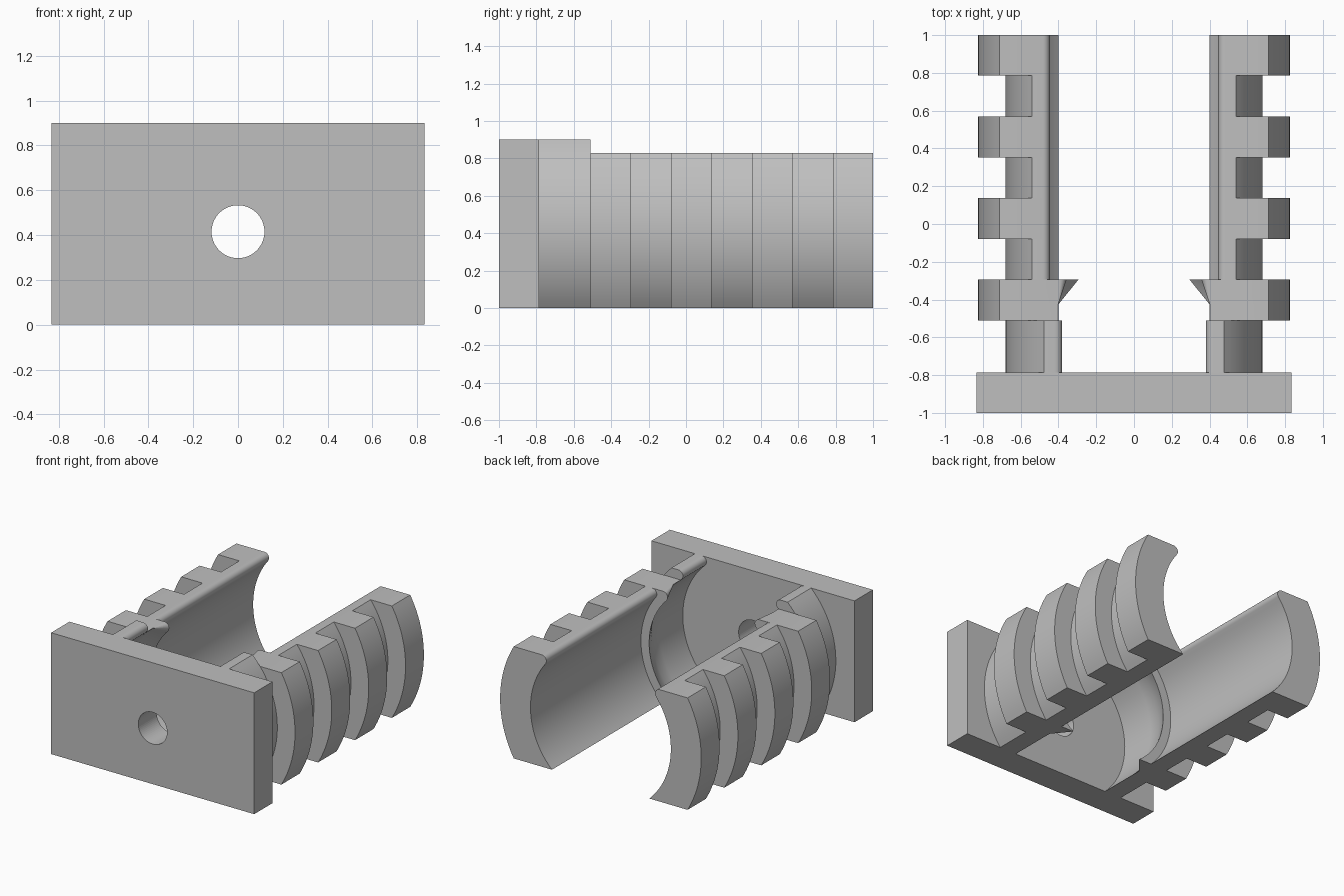
import bpy, bmesh, math
from mathutils import Vector

if "Cube" in bpy.data.objects:
    bpy.data.objects.remove(bpy.data.objects["Cube"])

AXIS_Z = 0.415          # height of the bore axis
R_RING, R_CORE = 0.825, 0.68
R_BORE, R_LIP = 0.576, 0.509
FILLET, SHARP = 0.037, 0.001

grey = bpy.data.materials.new("plain_grey")
grey.diffuse_color = (0.52, 0.52, 0.52, 1)
grey.use_nodes = True
grey.node_tree.nodes["Principled BSDF"].inputs["Base Color"].default_value = grey.diffuse_color


def profile(r_out, r_in, fillet, top):
    """C-shaped wall section in x/z, with a rounded upper inner edge."""
    pts = []
    a0, a1 = -math.asin(AXIS_Z / r_out), math.asin(top / r_out)
    for i in range(25):
        a = a0 + (a1 - a0) * i / 24
        pts.append((r_out * math.cos(a), r_out * math.sin(a)))
    cz = top - fillet
    cx = math.sqrt((r_in + fillet) ** 2 - cz ** 2)
    phi = math.atan2(cz, cx)
    for i in range(9):
        a = math.pi / 2 + (math.pi / 2 + phi) * i / 8
        pts.append((cx + fillet * math.cos(a), cz + fillet * math.sin(a)))
    end = -math.asin(AXIS_Z / r_in)
    for i in range(1, 33):
        a = phi + (end - phi) * i / 32
        pts.append((r_in * math.cos(a), r_in * math.sin(a)))
    return pts


def loft(name, stations):
    """Skin a chain of (y, section) stations, cap both ends, mirror to the other side."""
    bm = bmesh.new()
    rows = [[bm.verts.new((x, y, z + AXIS_Z)) for x, z in pts] for y, pts in stations]
    n = len(rows[0])
    for a, b in zip(rows, rows[1:]):
        for i in range(n):
            j = (i + 1) % n
            quad = (a[i], a[j], b[j], b[i])
            p = [v.co for v in quad]
            if (p[2] - p[0]).cross(p[3] - p[1]).length > 1e-7:
                bm.faces.new(quad)
    bm.faces.new(rows[0])
    bm.faces.new(rows[-1])
    bmesh.ops.remove_doubles(bm, verts=bm.verts, dist=1e-5)
    bmesh.ops.recalc_face_normals(bm, faces=bm.faces)
    return finish(name, bm, mirror=True)


def finish(name, bm, mirror=False):
    me = bpy.data.meshes.new(name)
    bm.to_mesh(me)
    bm.free()
    me.materials.append(grey)
    ob = bpy.data.objects.new(name, me)
    bpy.context.collection.objects.link(ob)
    bpy.ops.object.select_all(action='DESELECT')
    ob.select_set(True)
    bpy.context.view_layer.objects.active = ob
    bpy.ops.object.shade_smooth_by_angle(angle=math.radians(30))
    if mirror:
        ob.modifiers.new("mirror", 'MIRROR').use_mirror_merge = False
    return ob


# End plate with a round through hole
bm = bmesh.new()
bmesh.ops.create_cube(bm, size=1)
for v in bm.verts:
    v.co = Vector((v.co.x * 1.666, v.co.y * 0.215 - 0.8925, v.co.z * 0.9 + 0.45))
plate = finish("end_plate", bm)

bpy.ops.mesh.primitive_cylinder_add(vertices=64, radius=0.118, depth=0.6,
                                    location=(0, -0.9, AXIS_Z),
                                    rotation=(math.pi / 2, 0, 0))
cutter = bpy.context.object
cutter.name = "hole_cutter"
cutter.hide_render = True
cutter.hide_viewport = True
cut = plate.modifiers.new("hole", 'BOOLEAN')
cut.object = cutter
cut.operation = 'DIFFERENCE'
cut.solver = 'EXACT'

# Taller neck walls joining the arms to the plate
neck = profile(R_CORE, R_BORE, FILLET, 0.485)
loft("neck_wall", [(-0.785, neck), (-0.51, neck)])

# Ribbed arms: first rib carries the inner snap lip, then grooves and ribs alternate
rib = profile(R_RING, R_BORE, FILLET, AXIS_Z)
groove = profile(R_CORE, R_BORE, FILLET, AXIS_Z)
sharp_rib = profile(R_RING, R_BORE, SHARP, AXIS_Z)
lip = profile(R_RING, R_LIP, FILLET, AXIS_Z)
stations = [(-0.51, sharp_rib), (-0.425, sharp_rib), (-0.295, lip)]
ys = [-0.295, -0.08, 0.137, 0.353, 0.57, 0.785, 1.0]
for k, (y0, y1) in enumerate(zip(ys, ys[1:])):
    section = rib if k % 2 else groove
    stations += [(y0, section), (y1, section)]
loft("ribbed_arm", stations)
